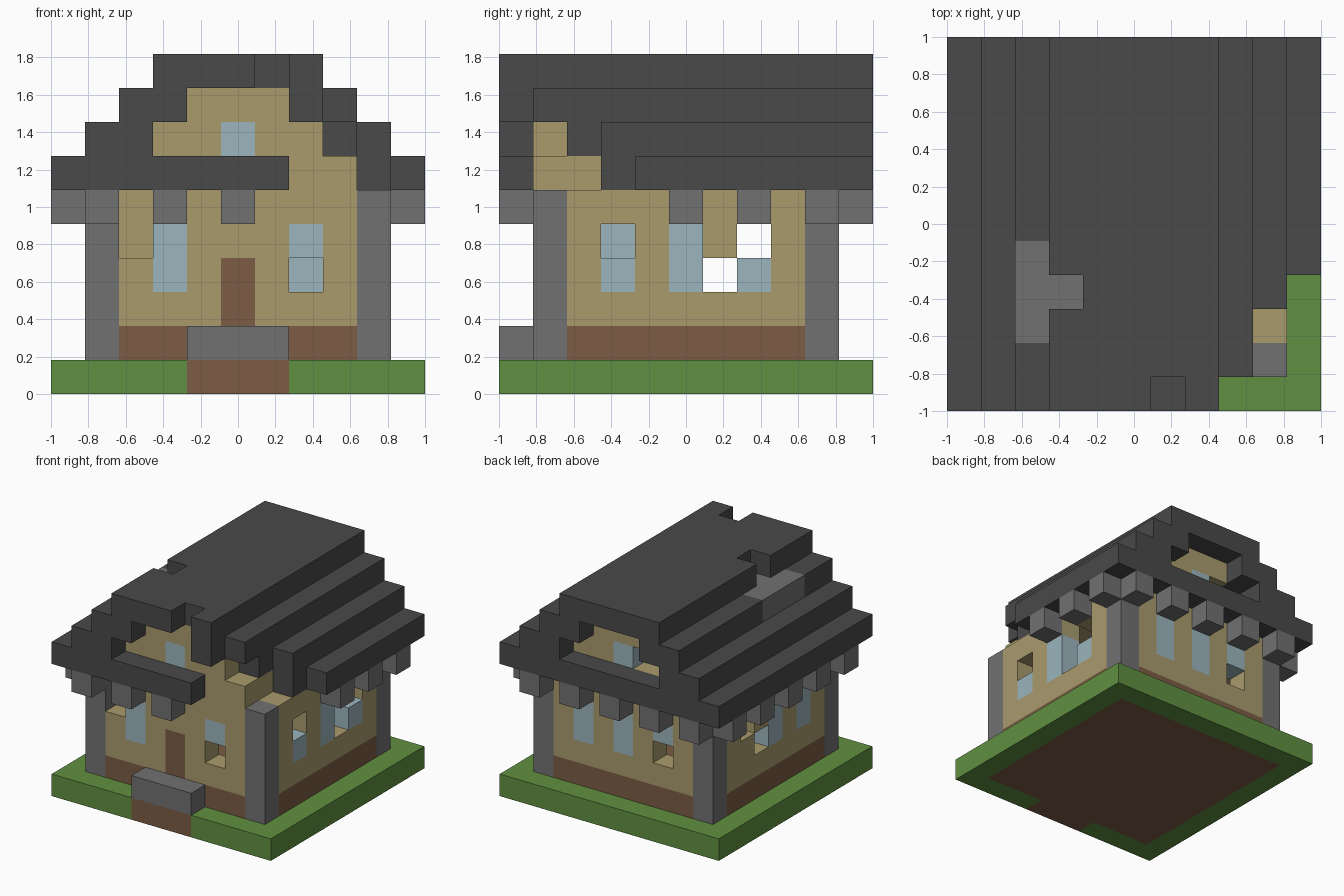
import bpy
import bmesh
from mathutils import Vector

cube = bpy.data.objects.get("Cube")
if cube:
    bpy.data.objects.remove(cube, do_unlink=True)

N = 11              # blocks along each side
S = 2 / N           # size of one block


def material(name, r, g, b):
    m = bpy.data.materials.new(name)
    m.use_nodes = True
    m.diffuse_color = (r, g, b, 1)
    shader = next(n for n in m.node_tree.nodes if n.type == 'BSDF_PRINCIPLED')
    shader.inputs["Base Color"].default_value = (r, g, b, 1)
    shader.inputs["Roughness"].default_value = 0.9
    return m


grass = material("grass green", 0.117, 0.28, 0.052)
earth = material("earth brown", 0.205, 0.107, 0.06)
stone = material("stone grey", 0.165, 0.165, 0.165)
slate = material("dark slate", 0.067, 0.067, 0.067)
plaster = material("sand plaster", 0.4, 0.325, 0.155)
glass = material("pale blue glass", 0.33, 0.46, 0.51)

PARTS = {
    "lawn": grass, "ground_floor": earth, "foundation": earth, "door": earth,
    "door_step": stone, "corner_pillars": stone, "eave_brackets": stone,
    "chimney_base": stone, "walls": plaster, "attic_floor": plaster,
    "gables": plaster, "windows": glass, "roof": slate,
}
cells = {}


def span(v):
    return range(v, v + 1) if isinstance(v, int) else range(v[0], v[1] + 1)


def fill(part, x, y, z):
    """Fill an inclusive range of blocks with a part; None removes blocks."""
    for i in span(x):
        for j in span(y):
            for k in span(z):
                if part:
                    cells[i, j, k] = part
                else:
                    cells.pop((i, j, k), None)


ALL = (0, 10)
HOUSE = (1, 9)

# Plot, path and foundation
fill("lawn", ALL, ALL, 0)
fill("ground_floor", HOUSE, HOUSE, 0)
fill("ground_floor", (4, 6), 0, 0)
fill("foundation", HOUSE, HOUSE, 1)
fill("door_step", (4, 6), 0, 1)

# Hollow walls with corner pillars
fill("walls", HOUSE, HOUSE, (2, 5))
fill(None, (2, 8), (2, 8), (2, 5))
for x in (1, 9):
    for y in (1, 9):
        fill("corner_pillars", x, y, (1, 5))

# Windows and door
for p in (3, 5, 7):
    fill("windows", p, 9, (3, 4))
    for side in (1, 9):
        fill("windows", side, p, (3, 4))
for x in (3, 7):
    fill("windows", x, 1, (3, 4))
fill("door", 5, 1, (2, 3))

# Brackets under the eaves
for p in range(1, 10, 2):
    fill("eave_brackets", 0, p, 5)
    fill("eave_brackets", p, 10, 5)
    if p < 6:
        fill("eave_brackets", p, 0, 5)
    if p > 4:
        fill("eave_brackets", 10, p, 5)

# Attic floor and gables
fill("attic_floor", (2, 8), HOUSE, 6)
for y in (1, 9):
    fill("gables", (3, 7), y, 7)
    fill("gables", (4, 6), y, 8)
    fill("windows", 5, y, 7)

# Stepped roof, with a tie beam across each end
for step in range(3):
    fill("roof", (step, step + 1), ALL, 6 + step)
    fill("roof", (9 - step, 10 - step), ALL, 6 + step)
fill("roof", (3, 7), ALL, 9)
for y in (0, 10):
    fill("roof", ALL, y, 6)
fill("chimney_base", (2, 3), (2, 4), 8)

# Broken blocks: x, y, z
for hole in [
    # roof: front right corner, ridge gaps
    ((7, 10), 0, 6), (10, (0, 3), 6), (9, (0, 2), (6, 7)),
    (8, (0, 1), 7), (8, 0, 8), (6, 0, 9), (3, 3, 9),
    # front wall, back wall, back gable
    (2, 1, (4, 5)), (7, 1, 3), (3, 9, 3), ((3, 4), 9, 7),
    # right wall
    (9, 3, 4), (9, 6, (3, 5)), (9, 7, 4),
    # left wall
    (1, 6, 3), (1, 7, 4),
]:
    fill(None, *hole)
fill("walls", 1, 7, 3)


def build(name, mat):
    """Make one object from the exposed sides of the blocks of a part."""
    bm = bmesh.new()
    for cell, part in cells.items():
        if part != name:
            continue
        c = Vector(cell) + Vector((0.5, 0.5, 0.5))
        for axis in range(3):
            for sign in (-1, 1):
                near = list(cell)
                near[axis] += sign
                if tuple(near) in cells:
                    continue
                n, u = Vector(), Vector()
                n[axis] = sign / 2
                u[(axis + 1) % 3] = 0.5
                v = n.cross(u) * 2
                corners = (u + v, v - u, -u - v, u - v)
                bm.faces.new([bm.verts.new((c + n + d) * S - Vector((1, 1, 0)))
                              for d in corners])
    bmesh.ops.remove_doubles(bm, verts=bm.verts, dist=S / 100)
    mesh = bpy.data.meshes.new(name)
    bm.to_mesh(mesh)
    bm.free()
    mesh.materials.append(mat)
    bpy.context.scene.collection.objects.link(bpy.data.objects.new(name, mesh))


for part_name, part_material in PARTS.items():
    build(part_name, part_material)
